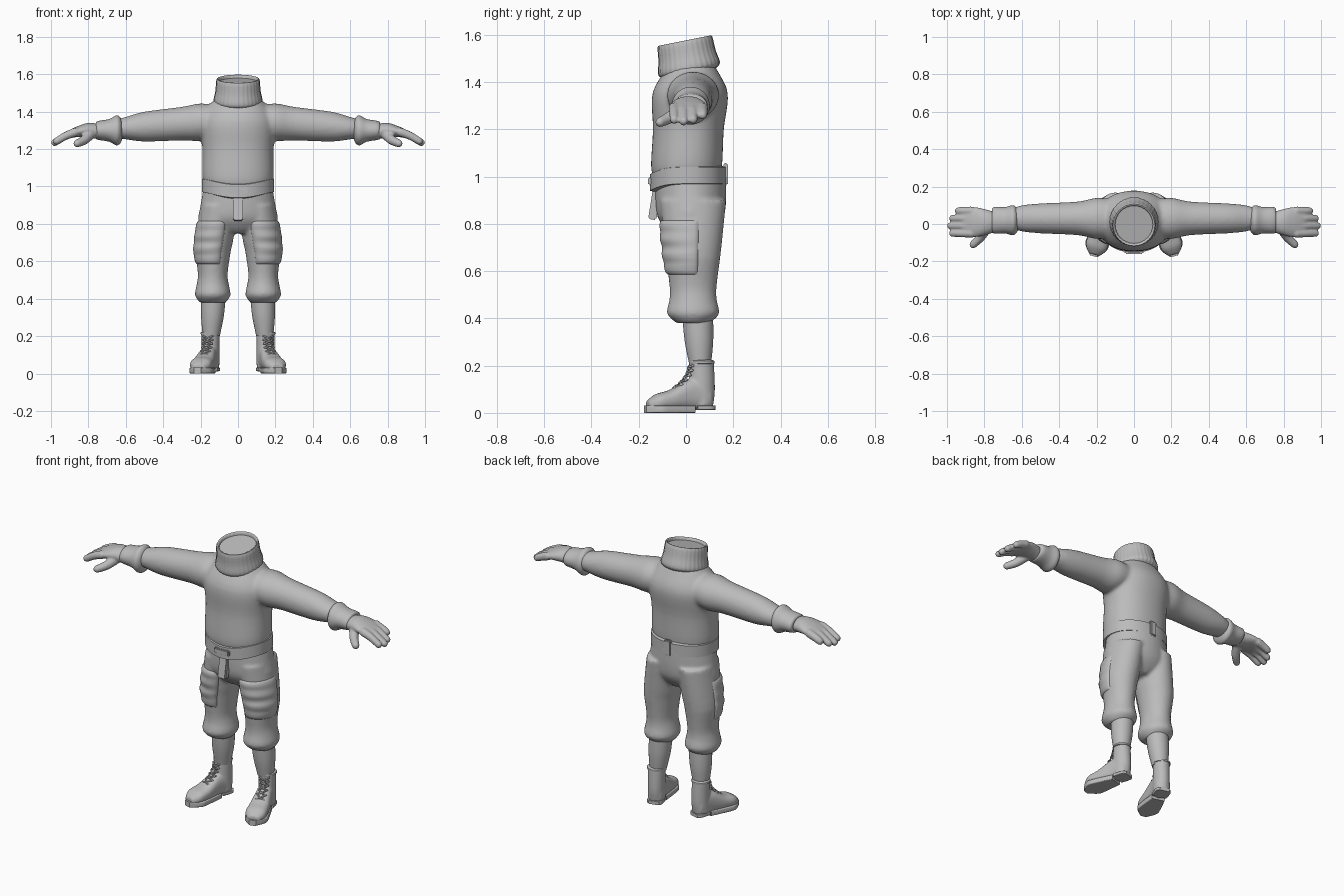
import bpy, bmesh, math
from mathutils import Matrix, Vector

if "Cube" in bpy.data.objects:
    bpy.data.objects.remove(bpy.data.objects["Cube"])

GREY = (0.5, 0.5, 0.5, 1)
grey = bpy.data.materials.new("plain grey")
grey.use_nodes = True
grey.diffuse_color = GREY
grey.node_tree.nodes["Principled BSDF"].inputs["Base Color"].default_value = GREY


def spline(rows, steps):
    """Smooth curve through rows of numbers (Catmull-Rom)."""
    rows = [Vector(row) for row in rows]
    last = len(rows) - 1
    curve = []
    for i in range(last):
        before, start, end, after = (rows[min(last, max(0, i + j))] for j in (-1, 0, 1, 2))
        leave, arrive = (end - before) / 2, (after - start) / 2
        for step in range(steps):
            t = step / steps
            ease = t * t * (3 - 2 * t)
            curve.append(start.lerp(end, ease) + leave * t * (1 - t) ** 2 - arrive * t * t * (1 - t))
    return curve + [rows[-1]]


def loft(bm, rows, centre, axis="z", steps=4, sides=40, power=1.0, warp=None):
    """Skin over rows of (position, radius) or (position, radius, other radius)."""
    rings = []
    for along, ra, rb in spline([(row[0], row[1], row[-1]) for row in rows], steps):
        a, b = centre(along, rb)
        ring = []
        for i in range(sides):
            angle = math.tau * i / sides
            c, s = math.cos(angle), math.sin(angle)
            u = a + ra * math.copysign(abs(c) ** power, c)
            v = b + rb * math.copysign(abs(s) ** power, s)
            point = Vector({"x": (along, u, v), "y": (u, along, v), "z": (u, v, along)}[axis])
            ring.append(bm.verts.new(warp(point, angle) if warp else point))
        rings.append(ring)
    for low, high in zip(rings, rings[1:]):
        for i in range(sides):
            bm.faces.new((low[i - 1], low[i], high[i], high[i - 1]))
    bm.faces.new(rings[0])
    bm.faces.new(rings[-1])


def bead_chain(bm, points, root, tip, steps=9):
    """Rounded rod made of overlapping balls along a path."""
    path = spline(points, steps)
    for i, point in enumerate(path):
        radius = root + (tip - root) * i / len(path)
        bmesh.ops.create_uvsphere(bm, u_segments=12, v_segments=8, radius=radius,
                                  matrix=Matrix.Translation(point))


def block(name, centre, size, tilt=0.0):
    """Box with softened edges."""
    bm = bmesh.new()
    place = Matrix.Translation(centre) @ Matrix.Rotation(tilt, 4, "X") @ Matrix.Diagonal((*size, 1))
    bmesh.ops.create_cube(bm, size=1, matrix=place)
    bmesh.ops.bevel(bm, geom=bm.edges[:], offset=0.006, segments=2, affect="EDGES")
    finish(name, bm)


def finish(name, bm, mirror=False, voxel=0.0, soften=0, matrix=None, sharp=40):
    bmesh.ops.recalc_face_normals(bm, faces=bm.faces[:])
    if matrix:
        bm.transform(matrix)
    mesh = bpy.data.meshes.new(name)
    bm.to_mesh(mesh)
    bm.free()
    mesh.materials.append(grey)
    part = bpy.data.objects.new(name, mesh)
    bpy.context.collection.objects.link(part)
    bpy.ops.object.select_all(action="DESELECT")
    part.select_set(True)
    bpy.context.view_layer.objects.active = part
    bpy.ops.object.shade_smooth_by_angle(angle=math.radians(sharp))
    if voxel:
        fuse = part.modifiers.new("fuse", "REMESH")
        fuse.mode, fuse.voxel_size, fuse.use_smooth_shade = "VOXEL", voxel, True
        relax = part.modifiers.new("relax", "SMOOTH")
        relax.factor, relax.iterations = 0.5, soften
    if mirror:
        part.modifiers.new("mirror", "MIRROR").use_mirror_merge = False


# Jumper: body and both sleeves fused
bm = bmesh.new()
loft(bm, [(0.98, 0.16, 0.13), (1.04, 0.19, 0.15), (1.2, 0.19, 0.15), (1.35, 0.2, 0.16),
          (1.45, 0.14, 0.11), (1.48, 0.1, 0.09)],
     centre=lambda z, r: (0, 0.05 * (z - 1)), power=0.92)
sleeve = [(0.1, 0.1, 0.08), (0.2, 0.11, 0.1), (0.3, 0.09, 0.09), (0.5, 0.08, 0.08), (0.6, 0.07, 0.06), (0.66, 0.05)]
for side in (1, -1):
    loft(bm, [(side * x, *radii) for x, *radii in sleeve], axis="x",
         centre=lambda x, r: (0.03, 1.36 - 0.08 * abs(x)))
finish("jumper", bm, voxel=0.01, soften=8)


# Ribbed roll neck, tilted forward, with a sunken top
def tilt_and_rib(point, angle):
    rib = 1 + 0.008 * math.cos(angle * 32)
    return Vector((point.x * rib, point.y * rib, point.z + point.y / 5))


bm = bmesh.new()
loft(bm, [(1.43, 0.1), (1.44, 0.12), (1.46, 0.13), (1.51, 0.12), (1.57, 0.115), (1.575, 0.105), (1.56, 0.1)],
     centre=lambda z, r: (0, 0.15 * (1.54 - z)), steps=3, sides=128, warp=tilt_and_rib)
finish("roll_neck", bm)

# Turned-back cuffs
bm = bmesh.new()
loft(bm, [(0.62, 0.05), (0.63, 0.07), (0.65, 0.08), (0.69, 0.07, 0.06), (0.75, 0.07, 0.05), (0.76, 0.05, 0.04)],
     centre=lambda x, r: (0.02, 1.3), axis="x", steps=3)
finish("cuffs", bm, mirror=True)


# Hands: drooping palm, four fingers and a thumb
def droop(x):
    return 1.3 - 2 * (x - 0.8) ** 2


bm = bmesh.new()
loft(bm, [(0.73, 0.05, 0.04), (0.8, 0.07, 0.04), (0.85, 0.08, 0.03), (0.92, 0.08, 0.02)],
     centre=lambda x, r: (0.01, droop(x)), axis="x")
for i in range(4):
    tip = 0.98 - 0.01 * (i - 2) ** 2
    bead_chain(bm, [(x, 0.07 - 0.04 * i, droop(x)) for x in (0.87, 0.92, tip)], root=0.024, tip=0.019)
bead_chain(bm, [(0.78, -0.01, 1.29), (0.82, -0.07, 1.25), (0.86, -0.11, 1.23)], root=0.03, tip=0.02)
finish("hands", bm, mirror=True, voxel=0.006, soften=3)


# Trousers: seat and two baggy legs gathered below the knee
def leg_centre(z, radius):
    return 0.135 - 0.14 * max(0, z - 0.65), 0.03


leg = [(0.9, 0.1, 0.14), (0.7, 0.1, 0.12), (0.54, 0.08, 0.1), (0.48, 0.085, 0.1), (0.42, 0.095, 0.11), (0.38, 0.07)]
bm = bmesh.new()
loft(bm, [(1.02, 0.18, 0.15), (0.9, 0.2, 0.15), (0.83, 0.21, 0.14), (0.78, 0.17, 0.11), (0.75, 0.08)],
     centre=lambda z, r: (0, 0.02))
for side in (1, -1):
    loft(bm, leg, centre=lambda z, r: (side * leg_centre(z, r)[0], leg_centre(z, r)[1]))
finish("trousers", bm, voxel=0.01, soften=4)

# Quilted pads wrapping the front and outside of each thigh
bm = bmesh.new()
profile = spline([(row[0], row[1], row[-1]) for row in leg], 30)
columns, lines = 24, 36
grid = []
for j in range(lines + 1):
    v = j / lines
    z = 0.58 + 0.24 * v
    _, rx, ry = min(profile, key=lambda row: abs(row[0] - z))
    cx, cy = leg_centre(z, rx)
    line = []
    for i in range(columns + 1):
        u = i / columns
        angle = math.radians(136 * u - 122)
        edge = math.sqrt((1 - abs(2 * u - 1) ** 8) * (1 - abs(2 * v - 1) ** 8))
        quilt = 0.004 * math.sin(v * 22) * math.sin(math.pi * u) * math.sin(math.pi * v)
        lift = 0.026 * edge + quilt - 0.012
        line.append(bm.verts.new((cx + (rx + lift * 0.7) * math.cos(angle), cy + (ry + lift) * math.sin(angle), z)))
    grid.append(line)
for low, high in zip(grid, grid[1:]):
    for i in range(columns):
        bm.faces.new((low[i], low[i + 1], high[i + 1], high[i]))
finish("thigh_pads", bm, mirror=True, sharp=60)


# Belt dipping at the front, with buckle, hanging strap and back loop
def dip(point, angle):
    return point - Vector((0, 0, 0.03 * max(0, -math.sin(angle)) ** 3))


bm = bmesh.new()
loft(bm, [(z, r, r - 0.032) for z, r in ((0.965, 0.17), (0.97, 0.193), (1.04, 0.193), (1.047, 0.17))],
     centre=lambda z, r: (0, 0.008), steps=1, sides=64, power=0.95, warp=dip)
finish("belt", bm)
block("buckle", centre=(0, -0.148, 0.98), size=(0.1, 0.025, 0.035))
block("hanging_strap", centre=(0, -0.13, 0.9), size=(0.055, 0.035, 0.165), tilt=-0.16)
block("belt_loop", centre=(0, 0.168, 1.01), size=(0.045, 0.02, 0.094))

# Shins
bm = bmesh.new()
loft(bm, [(0.4, 0.065), (0.3, 0.06), (0.2, 0.045)], centre=lambda z, r: (0.155 - 0.06 * z, 0.07 - 0.05 * z))
finish("shins", bm, mirror=True)

# Boots are made pointing forward, then turned outward
splay = Matrix.Translation((0.147, 0.068, 0)) @ Matrix.Rotation(math.radians(16), 4, "Z")
bm = bmesh.new()
loft(bm, [(0.22, 0.047, 0.05), (0.1, 0.047, 0.055), (0.03, 0.047)], centre=lambda z, r: (0, 0))
loft(bm, [(0.04, 0.03, 0.04), (0.02, 0.045, 0.06), (-0.05, 0.047, 0.067), (-0.14, 0.057, 0.043), (-0.2, 0.057, 0.034),
          (-0.24, 0.03, 0.02)],
     centre=lambda y, r: (0, r + 0.012), axis="y", power=0.8)
finish("boots", bm, mirror=True, voxel=0.006, soften=4, matrix=splay)

# Soles and heels
bm = bmesh.new()
toe_outline = [(-0.04, 0.04), (-0.15, 0.06), (-0.2, 0.06), (-0.25, 0.02)]
heel_outline = [(0.05, 0.03), (0.03, 0.045), (-0.03, 0.045)]
for outline, thickness in ((toe_outline, 0.032), (heel_outline, 0.02)):
    loft(bm, [(y, width, thickness / 2) for y, width in outline],
         centre=lambda y, r: (0, 0.032 - r), axis="y", power=0.25)
finish("soles", bm, mirror=True, matrix=splay)

# Padded boot rims
bm = bmesh.new()
loft(bm, [(0.205, 0.04), (0.21, 0.052), (0.22, 0.052), (0.225, 0.04)], centre=lambda z, r: (0, 0), steps=2)
finish("boot_rims", bm, mirror=True, matrix=splay)


# Criss-cross laces running down the instep
def eyelet(i, across):
    return Vector((across, abs(across) / 2 - 0.06 - 0.003 * i * i, 0.2 - 0.02 * i))


bm = bmesh.new()
for i in range(5):
    for side in (0.026, -0.026):
        bead_chain(bm, [eyelet(i, side), eyelet(i + 0.5, 0), eyelet(i + 1, -side)], root=0.005, tip=0.005, steps=7)
finish("laces", bm, mirror=True, matrix=splay)
